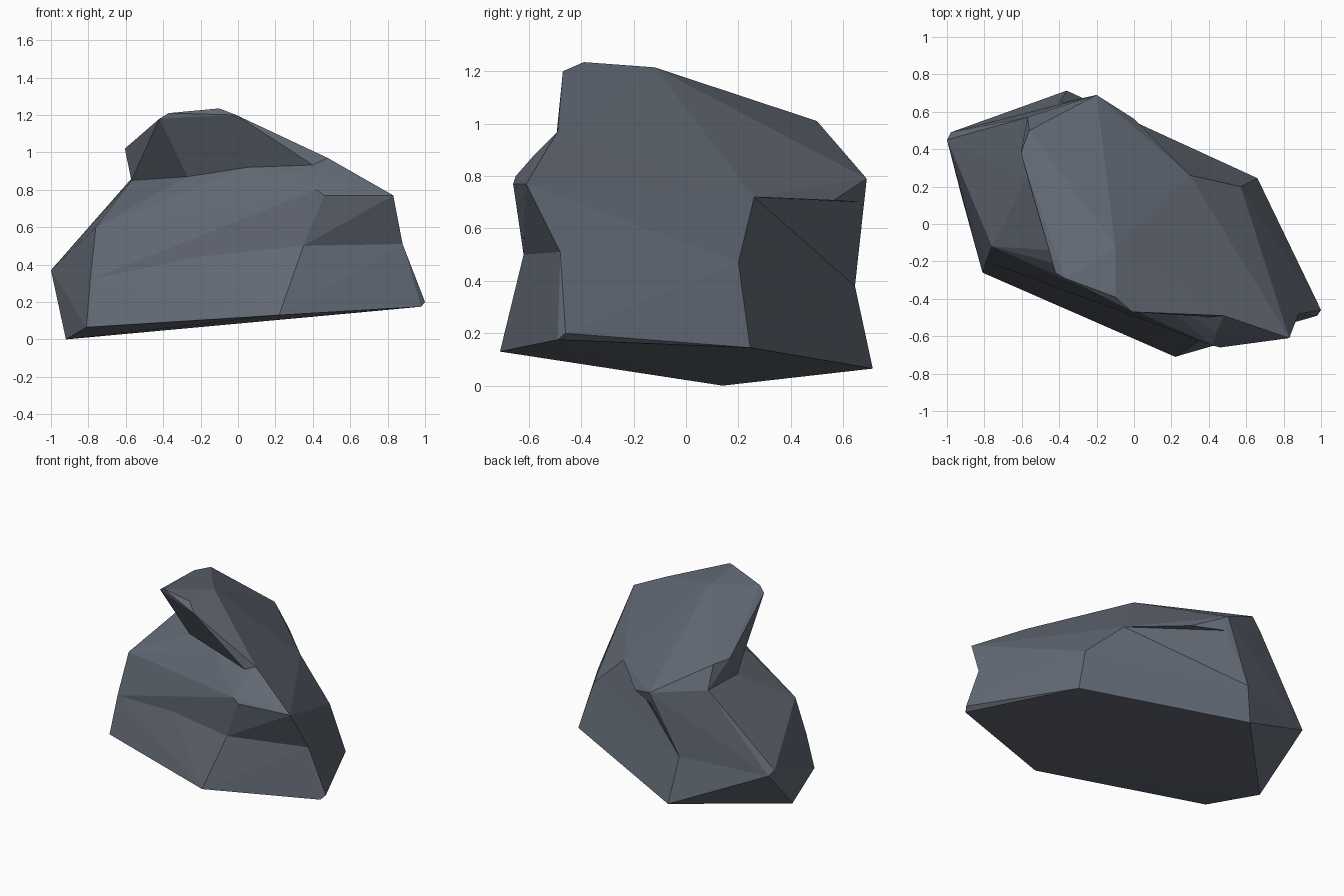
import bpy
import bmesh

if "Cube" in bpy.data.objects:
    bpy.data.objects.remove(bpy.data.objects["Cube"])


def hull(name, points):
    """Faceted convex chunk of stone wrapped around a few corner points."""
    bm = bmesh.new()
    for p in points:
        bm.verts.new(p)
    bmesh.ops.convex_hull(bm, input=bm.verts[:])
    loose = [v for v in bm.verts if not v.link_faces]
    if loose:
        bmesh.ops.delete(bm, geom=loose, context='VERTS')
    bmesh.ops.dissolve_limit(bm, angle_limit=0.03, verts=bm.verts[:], edges=bm.edges[:])
    bmesh.ops.recalc_face_normals(bm, faces=bm.faces[:])
    mesh = bpy.data.meshes.new(name)
    bm.to_mesh(mesh)
    bm.free()
    obj = bpy.data.objects.new(name, mesh)
    bpy.context.collection.objects.link(obj)
    return obj


# tilted six-sided footprint
foot = [(0.22, -0.71, 0.13), (0.98, -0.49, 0.175), (1.0, -0.46, 0.2),
        (0.66, 0.245, 0.145), (-0.36, 0.713, 0.065),
        (-0.92, 0.14, 0.0), (-0.81, -0.26, 0.065)]

# pinched waist shared by the lower and upper body
wall_low = (0.57, 0.2, 0.47)
wall_left = (-0.4, 0.645, 0.38)
waist = [(0.35, -0.62, 0.5), (0.88, -0.48, 0.51), wall_low, wall_left,
         (-0.98, 0.49, 0.34), (-1.0, 0.45, 0.37),
         (-0.79, -0.2, 0.32), (0.24, -0.65, 0.31)]

# corners shared by the upper body and the crest
groove_left = (-0.27, -0.15, 0.87)
groove_mid = (0.05, -0.34, 0.92)
wall_right = (0.3, 0.26, 0.72)
back_corner = (-0.2, 0.69, 0.79)
back_low = (-0.2, 0.665, 0.7)
shoulder = (-0.57, 0.25, 0.85)
shoulder_back = (-0.57, 0.57, 0.86)
ridge_right = (0.48, -0.49, 0.97)

# lower body up to the waist
body = hull("rock", foot + waist + [(0.9, -0.43, 0.38), (-0.3, -0.355, 0.5)])

# upper body with the left shoulder and the overhanging front nose
upper = hull("upper_body", waist[:-1] + [
    (-0.76, -0.12, 0.6), groove_left, groove_mid, shoulder, shoulder_back,
    back_corner, back_low, wall_right, ridge_right,
    (0.46, -0.66, 0.77), (0.42, -0.65, 0.8), (0.44, -0.58, 0.88),
    (0.83, -0.61, 0.77)])

# leaning crest slab above the groove
crest = hull("crest", [
    (-0.42, -0.26, 1.18), (-0.37, -0.29, 1.21), (-0.1, -0.39, 1.235),
    (-0.01, -0.47, 1.2), (-0.1, -0.12, 1.215), ridge_right,
    (-0.605, 0.38, 1.02), (-0.56, 0.5, 1.01), shoulder, shoulder_back,
    back_corner, wall_right, groove_left, groove_mid,
    (0.45, -0.5, 0.9), (0.0, 0.1, 0.6)])

# wedge that hollows the steep back wall
wall = [wall_right, wall_low, wall_left, back_low]
hollow = hull("wall_cutter", wall + [(x + 0.25, y + 0.5, z) for x, y, z in wall])
hollow.hide_render = True

# fuse the chunks into one stone, then carve the wall
for part, op in ((upper, 'UNION'), (crest, 'UNION'), (hollow, 'DIFFERENCE')):
    mod = body.modifiers.new("fuse", 'BOOLEAN')
    mod.operation = op
    mod.solver = 'EXACT'
    mod.object = part
bpy.context.view_layer.update()
graph = bpy.context.evaluated_depsgraph_get()
fused = bpy.data.meshes.new_from_object(body.evaluated_get(graph))
body.modifiers.clear()
body.data = fused
for part in (upper, crest, hollow):
    bpy.data.objects.remove(part)

# slate colour
slate = bpy.data.materials.new("slate")
slate.diffuse_color = (0.125, 0.145, 0.18, 1.0)
slate.use_nodes = True
slate.node_tree.nodes["Principled BSDF"].inputs["Base Color"].default_value = slate.diffuse_color
body.data.materials.clear()
body.data.materials.append(slate)
